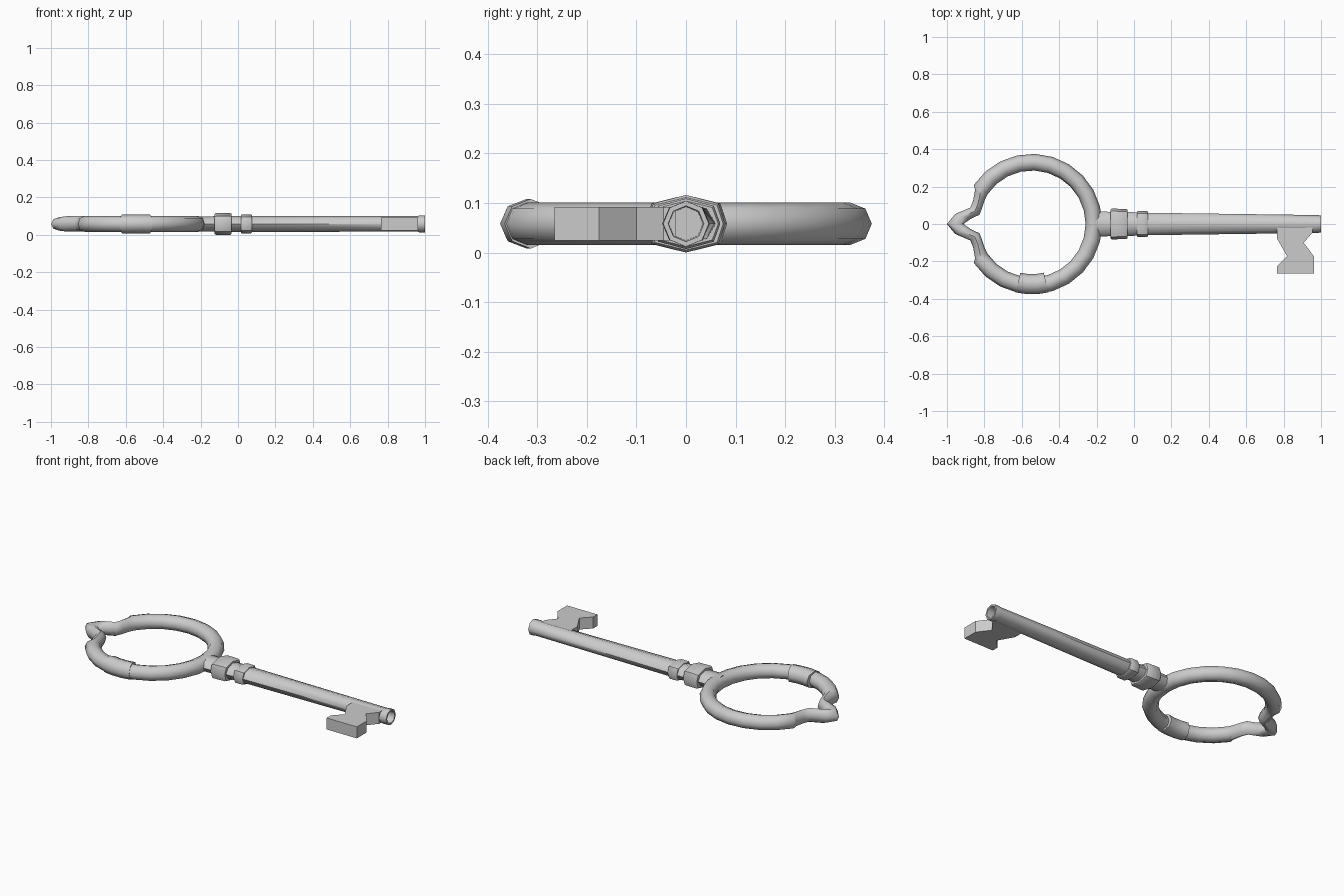
import bpy, bmesh, math

if "Cube" in bpy.data.objects:
    bpy.data.objects.remove(bpy.data.objects["Cube"])

ZC = 0.058          # height of the key's centre plane
RING_X = -0.545     # centre of the bow ring


def finish(bm, name, angle=40):
    bmesh.ops.recalc_face_normals(bm, faces=bm.faces)
    me = bpy.data.meshes.new(name)
    bm.to_mesh(me)
    bm.free()
    ob = bpy.data.objects.new(name, me)
    bpy.context.collection.objects.link(ob)
    bpy.ops.object.select_all(action='DESELECT')
    bpy.context.view_layer.objects.active = ob
    ob.select_set(True)
    bpy.ops.object.shade_smooth_by_angle(angle=math.radians(angle))
    return ob


def skin(name, sections, closed, angle=40):
    """Bridge a series of equal point loops, capping the ends if open."""
    bm = bmesh.new()
    loops = [[bm.verts.new(p) for p in s] for s in sections]
    n = len(loops[0])
    for i in range(len(loops) if closed else len(loops) - 1):
        a, b = loops[i], loops[(i + 1) % len(loops)]
        for j in range(n):
            k = (j + 1) % n
            bm.faces.new((a[j], a[k], b[k], b[j]))
    if not closed:
        bm.faces.new(loops[0])
        bm.faces.new(loops[-1])
    return finish(bm, name, angle)


def tube_section(outer, inner, rz):
    """Octagon standing across the bow between an outer and an inner point."""
    pts = []
    for j in range(8):
        a = j * math.pi / 4
        t = 0.5 + 0.5 * math.cos(a)
        pts.append((inner[0] + (outer[0] - inner[0]) * t,
                    inner[1] + (outer[1] - inner[1]) * t,
                    ZC + rz * math.sin(a)))
    return pts


def arc_section(deg, r_out, r_in, rz):
    c, s = math.cos(math.radians(deg)), math.sin(math.radians(deg))
    return tube_section((RING_X + r_out * c, r_out * s),
                        (RING_X + r_in * c, r_in * s), rz)


def turned(name, profile, wide=1.0, angle=40):
    """Octagonal turned part along x; profile rows are (x, half width, half height)."""
    secs = []
    for x, ry, rz in profile:
        sec = []
        for j in range(8):
            a = j * math.pi / 4
            k = wide if j % 2 else 1
            sec.append((x, ry * math.cos(a) * k, ZC + rz * math.sin(a)))
        secs.append(sec)
    return skin(name, secs, False, angle)


# bow: round ring drawn out to a point at the far end
spike = [((-0.850, 0.182), (-0.797, 0.130)),
         ((-0.860, 0.125), (-0.812, 0.085)),
         ((-0.875, 0.088), (-0.826, 0.050)),
         ((-0.957, 0.053), (-0.875, 0.026))]
tip = ((-1.0, 0.0), (-0.912, 0.0))
secs = [arc_section(-146 + i * 292 / 20, 0.375, 0.286, 0.043) for i in range(21)]
secs += [tube_section(o, i, 0.041) for o, i in spike]
secs.append(tube_section(*tip, 0.036))
secs += [tube_section((o[0], -o[1]), (i[0], -i[1]), 0.041)
         for o, i in reversed(spike)]
skin("bow_ring", secs, True, 50)

# sleeve on one side of the ring
skin("ring_sleeve", [arc_section(-90 + d, 0.376, 0.268, 0.050)
                     for d in (-13.5, -4.5, 4.5, 13.5)], False, 50)

# shaft with hollow end
turned("shaft", [(-0.235, 0.075, 0.040), (-0.18, 0.066, 0.040),
                 (-0.03, 0.064, 0.043), (0.07, 0.060, 0.043),
                 (0.96, 0.048, 0.041), (0.972, 0.048, 0.046),
                 (1.0, 0.046, 0.046), (1.0, 0.036, 0.036),
                 (0.93, 0.034, 0.034)], 1.0, 50)

# collars
turned("large_collar", [(-0.125, 0.078, 0.053), (-0.118, 0.083, 0.058),
                        (-0.04, 0.079, 0.058), (-0.034, 0.075, 0.053)], 1.18)
turned("small_collar", [(0.015, 0.065, 0.046), (0.021, 0.069, 0.051),
                        (0.069, 0.069, 0.051), (0.075, 0.065, 0.046)], 1.15)

# bit: notched plate below the shaft end
outline = [(0.765, -0.02), (0.765, -0.078), (0.818, -0.172), (0.765, -0.226),
           (0.765, -0.265), (0.963, -0.265), (0.963, -0.175), (0.908, -0.100),
           (0.955, -0.045), (0.955, -0.02)]
skin("bit", [[(x, y, z) for x, y in outline]
             for z in (ZC - 0.034, ZC + 0.034)], False, 30)
